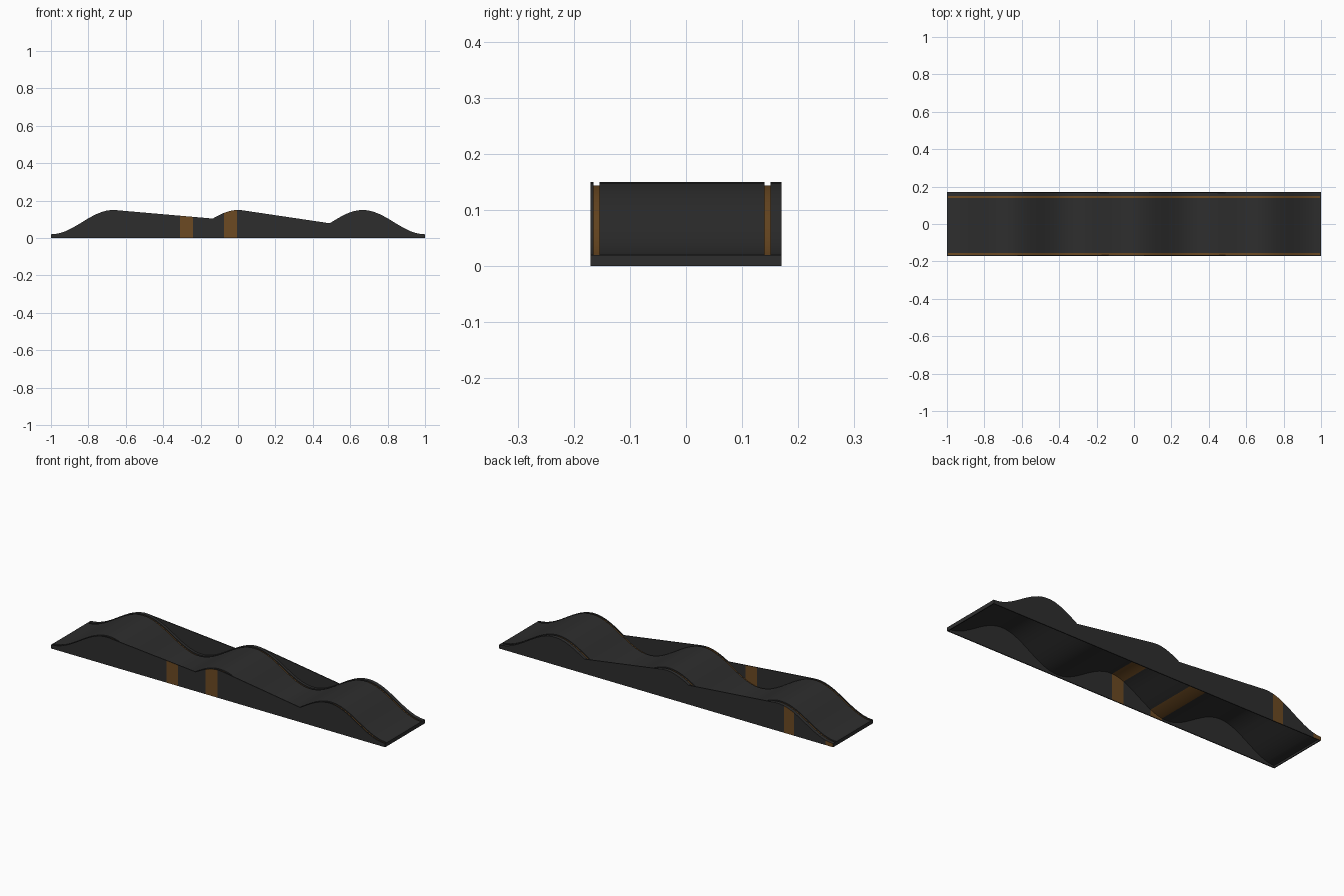
import bpy, bmesh, math

if "Cube" in bpy.data.objects:
    bpy.data.objects.remove(bpy.data.objects["Cube"])


def material(name, rgb):
    m = bpy.data.materials.new(name)
    m.diffuse_color = (*rgb, 1)
    m.use_nodes = True
    m.node_tree.nodes["Principled BSDF"].inputs["Base Color"].default_value = m.diffuse_color
    return m


DARK = material("dark grey", (0.027, 0.027, 0.027))
ORANGE = material("burnt orange", (0.15, 0.068, 0.016))

HALF_Y = 0.17
WALL = 0.005
FRONT_BANDS = [(-0.31, -0.24), (-0.075, -0.005)]
BACK_BANDS = [(-0.767, -0.707), (-1.0, -0.955)]


def wave(x):
    return 0.085 + 0.065 * math.cos(3 * math.pi * x)


def side_top(x):
    """Wave edge, with straight lines bridging the two valleys."""
    for x0, x1 in ((-0.64, -0.135), (0.02, 0.49)):
        if x0 < x < x1:
            t = (x - x0) / (x1 - x0)
            return wave(x0) * (1 - t) + wave(x1) * t
    return wave(x)


def in_band(x, bands):
    return any(a < x < b for a, b in bands)


# stations along the length, including the exact band edges and kinks
stations = {round(-1 + i / 40, 4) for i in range(81)}
stations |= {v for band in FRONT_BANDS + BACK_BANDS for v in band}
stations |= {-0.64, -0.135, 0.02, 0.49}
stations = sorted(stations)


def loft(bm, y0, y1, low, high):
    """Closed bar along x, between two height functions."""
    rings = [[bm.verts.new(p) for p in ((x, y0, low(x)), (x, y1, low(x)),
                                        (x, y1, high(x)), (x, y0, high(x)))]
             for x in stations]
    for a, b in zip(rings, rings[1:]):
        for i in range(4):
            j = (i + 1) % 4
            bm.faces.new((a[i], b[i], b[j], a[j]))
    bm.faces.new(rings[0])
    bm.faces.new(rings[-1][::-1])


def finish(bm, name, is_orange):
    bmesh.ops.recalc_face_normals(bm, faces=bm.faces[:])
    for f in bm.faces:
        f.material_index = int(is_orange(f.calc_center_median(), f.normal))
    me = bpy.data.meshes.new(name)
    bm.to_mesh(me)
    bm.free()
    me.materials.append(DARK)
    me.materials.append(ORANGE)
    ob = bpy.data.objects.new(name, me)
    bpy.context.collection.objects.link(ob)
    bpy.context.view_layer.objects.active = ob
    ob.select_set(True)
    bpy.ops.object.shade_smooth_by_angle(angle=math.radians(25))
    ob.select_set(False)
    return ob


# wavy deck, with two narrow orange-floored grooves along its edges
GROOVES = [(-0.165, -0.154), (0.140, 0.151)]
bm = bmesh.new()
edges = [-0.165, -0.154, 0.140, 0.151, 0.165]
for y0, y1 in zip(edges, edges[1:]):
    drop = 0.006 if (y0, y1) in GROOVES else 0.0
    loft(bm, y0, y1, lambda x: wave(x) - 0.010, lambda x, d=drop: wave(x) - d)


def deck_orange(c, n):
    if n.z > 0.2:
        return any(a < c.y < b for a, b in GROOVES)
    return n.z < -0.2 and in_band(c.x, FRONT_BANDS)


finish(bm, "wavy_deck", deck_orange)

# side panels
for name, y0, bands in (("front_side_panel", -HALF_Y, FRONT_BANDS),
                        ("back_side_panel", HALF_Y - WALL, BACK_BANDS)):
    bm = bmesh.new()
    loft(bm, y0, y0 + WALL, lambda x: 0.0, side_top)
    finish(bm, name, lambda c, n, b=bands: in_band(c.x, b) and abs(n.y) > 0.5)

# low end walls
for name, s in (("left_end_wall", -1), ("right_end_wall", 1)):
    bm = bmesh.new()
    bmesh.ops.create_cube(bm, size=1)
    for v in bm.verts:
        v.co.x = s * 0.9975 + v.co.x * 0.005
        v.co.y *= 0.33
        v.co.z = (v.co.z + 0.5) * 0.02
    finish(bm, name, lambda c, n: False)
